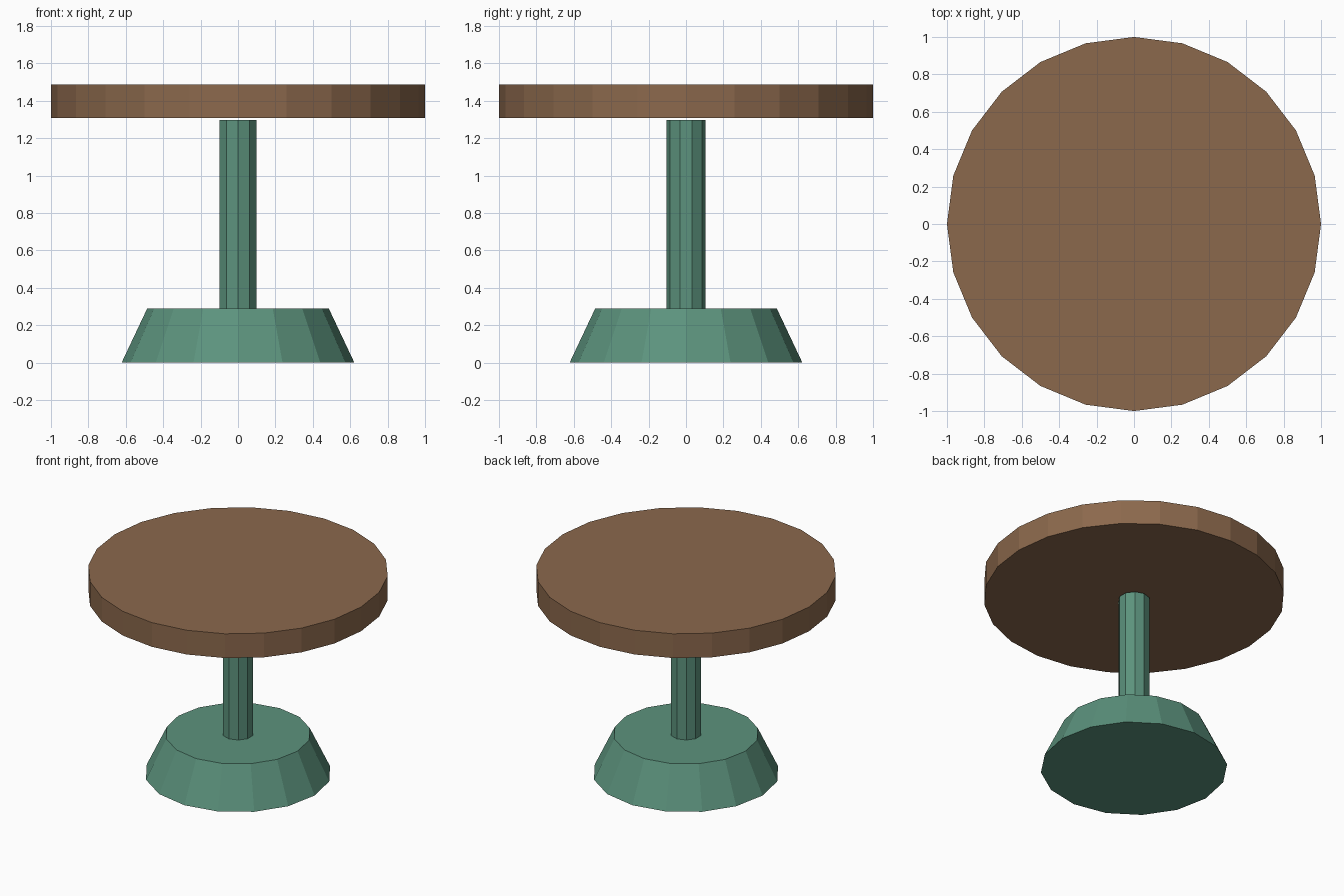
import bpy
import bmesh
from mathutils import Matrix

default_cube = bpy.data.objects.get("Cube")
if default_cube:
    bpy.data.objects.remove(default_cube, do_unlink=True)


def make_material(name, rgb):
    mat = bpy.data.materials.new(name)
    mat.use_nodes = True
    mat.diffuse_color = (*rgb, 1)
    shader = next(n for n in mat.node_tree.nodes if n.type == "BSDF_PRINCIPLED")
    shader.inputs["Base Color"].default_value = (*rgb, 1)
    return mat


def frustum(name, sides, r_bottom, r_top, z_bottom, z_top, mat):
    """Flat-sided, capped column with a corner on the y axis."""
    bm = bmesh.new()
    bmesh.ops.create_cone(
        bm, cap_ends=True, segments=sides, radius1=r_bottom, radius2=r_top,
        depth=z_top - z_bottom,
        matrix=Matrix.Translation((0, 0, (z_bottom + z_top) / 2)))
    mesh = bpy.data.meshes.new(name)
    bm.to_mesh(mesh)
    bm.free()
    mesh.materials.append(mat)
    obj = bpy.data.objects.new(name, mesh)
    bpy.context.collection.objects.link(obj)
    return obj


wood = make_material("brown wood", (0.26, 0.14, 0.073))
paint = make_material("green paint", (0.107, 0.29, 0.205))

# Tapered foot, slim post and round top
frustum("base", 16, 0.622, 0.485, 0, 0.29, paint)
frustum("post", 10, 0.105, 0.105, 0.29, 1.298, paint)
frustum("table_top", 24, 1, 1, 1.308, 1.486, wood)
